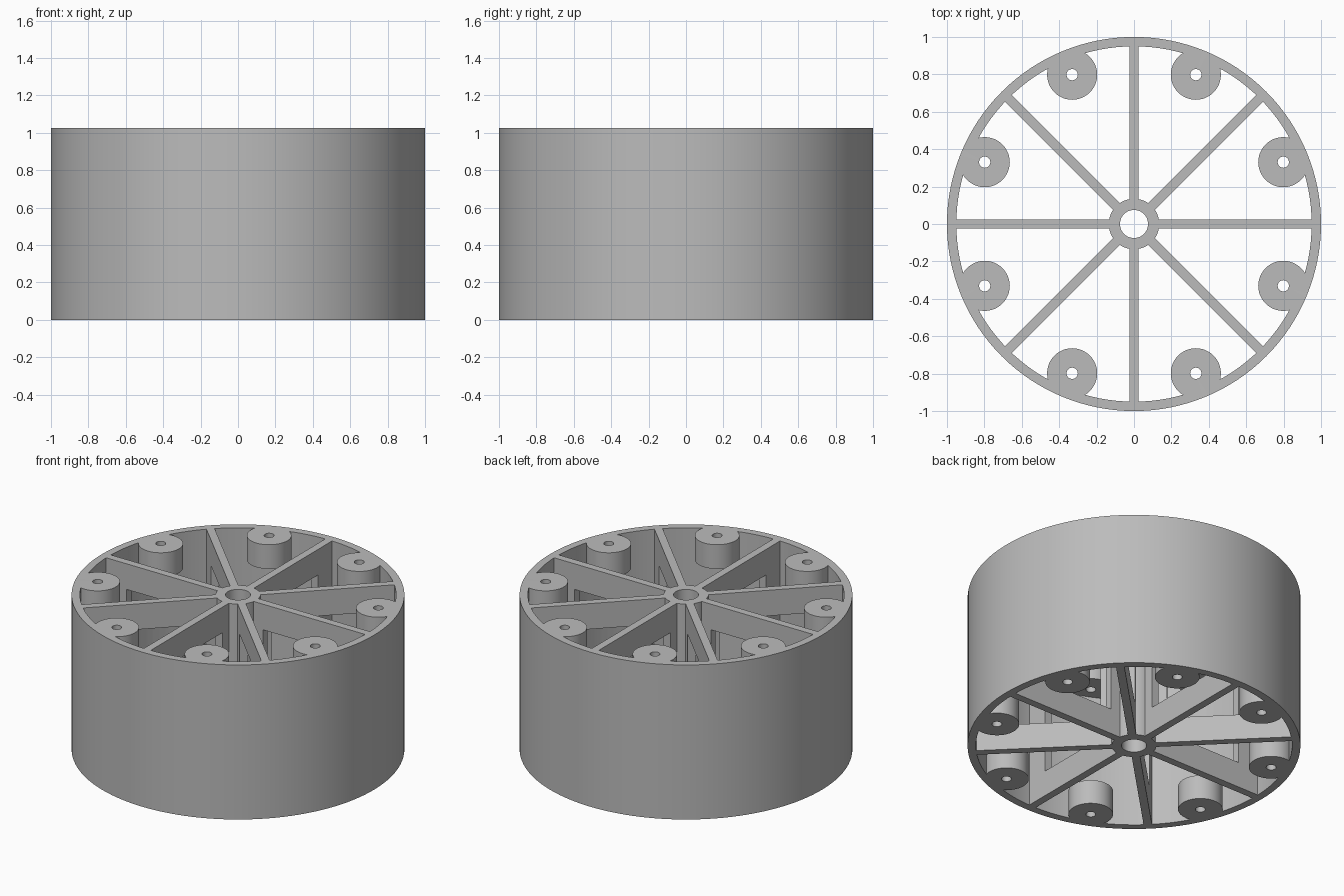
import bpy
import bmesh
import math
from mathutils import Matrix

HEIGHT = 1.025
COUNT = 8
BOSS_HEIGHT = 0.16

if "Cube" in bpy.data.objects:
    bpy.data.objects.remove(bpy.data.objects["Cube"], do_unlink=True)

grey = bpy.data.materials.new("plain grey")
grey.use_nodes = True
colour = (0.5, 0.5, 0.5, 1)
grey.diffuse_color = colour
grey.node_tree.nodes["Principled BSDF"].inputs["Base Color"].default_value = colour


def circle(radius, sides):
    return [(radius * math.cos(math.tau * i / sides),
             radius * math.sin(math.tau * i / sides)) for i in range(sides)]


def rectangle(x0, x1, y0, y1):
    return [(x0, y0), (x1, y0), (x1, y1), (x0, y1)]


def hollow_prism(name, outer, inner, depth, matrix=Matrix()):
    """Extrude the area between two matching outlines along local z."""
    bm = bmesh.new()
    loops = [[bm.verts.new((x, y, z)) for x, y in outline]
             for outline, z in ((outer, 0), (outer, depth), (inner, depth), (inner, 0))]
    n = len(outer)
    for k in range(4):
        a, b = loops[k], loops[(k + 1) % 4]
        for i in range(n):
            j = (i + 1) % n
            bm.faces.new((a[i], a[j], b[j], b[i]))
    bmesh.ops.transform(bm, matrix=matrix, verts=bm.verts)
    bmesh.ops.recalc_face_normals(bm, faces=bm.faces)
    mesh = bpy.data.meshes.new(name)
    bm.to_mesh(mesh)
    bm.free()
    mesh.materials.append(grey)
    obj = bpy.data.objects.new(name, mesh)
    bpy.context.collection.objects.link(obj)
    return obj


# Outer rim and central hub tube
wheel = hollow_prism("wheel", circle(1, 128), circle(0.95, 128), HEIGHT)
parts = [hollow_prism("hub", circle(0.135, 48), circle(0.075, 48), HEIGHT)]

for i in range(COUNT):
    # Spoke plate with a large window, stood upright
    turn = Matrix.Rotation(math.tau * i / COUNT, 4, "Z")
    upright = Matrix.Translation((0, 0.025, 0)) @ Matrix.Rotation(math.pi / 2, 4, "X")
    parts.append(hollow_prism("spoke", rectangle(0.1, 0.97, 0, HEIGHT),
                              rectangle(0.2, 0.8, 0.17, HEIGHT - 0.17),
                              0.05, turn @ upright))

    # Screw bosses between the spokes, at the bottom and the top
    half_turn = Matrix.Rotation(math.tau * (i + 0.5) / COUNT, 4, "Z")
    for z in (0, HEIGHT - BOSS_HEIGHT):
        parts.append(hollow_prism("boss", circle(0.134, 48), circle(0.03, 48),
                                  BOSS_HEIGHT, half_turn @ Matrix.Translation((0.864, 0, z))))

# Fuse everything into one solid casting
bpy.context.view_layer.objects.active = wheel
for part in parts:
    union = wheel.modifiers.new("union", "BOOLEAN")
    union.operation = "UNION"
    union.solver = "EXACT"
    union.object = part
    bpy.ops.object.modifier_apply(modifier=union.name)
    bpy.data.objects.remove(part, do_unlink=True)

bpy.ops.object.select_all(action="DESELECT")
wheel.select_set(True)
bpy.ops.object.shade_smooth_by_angle(angle=math.radians(30))
